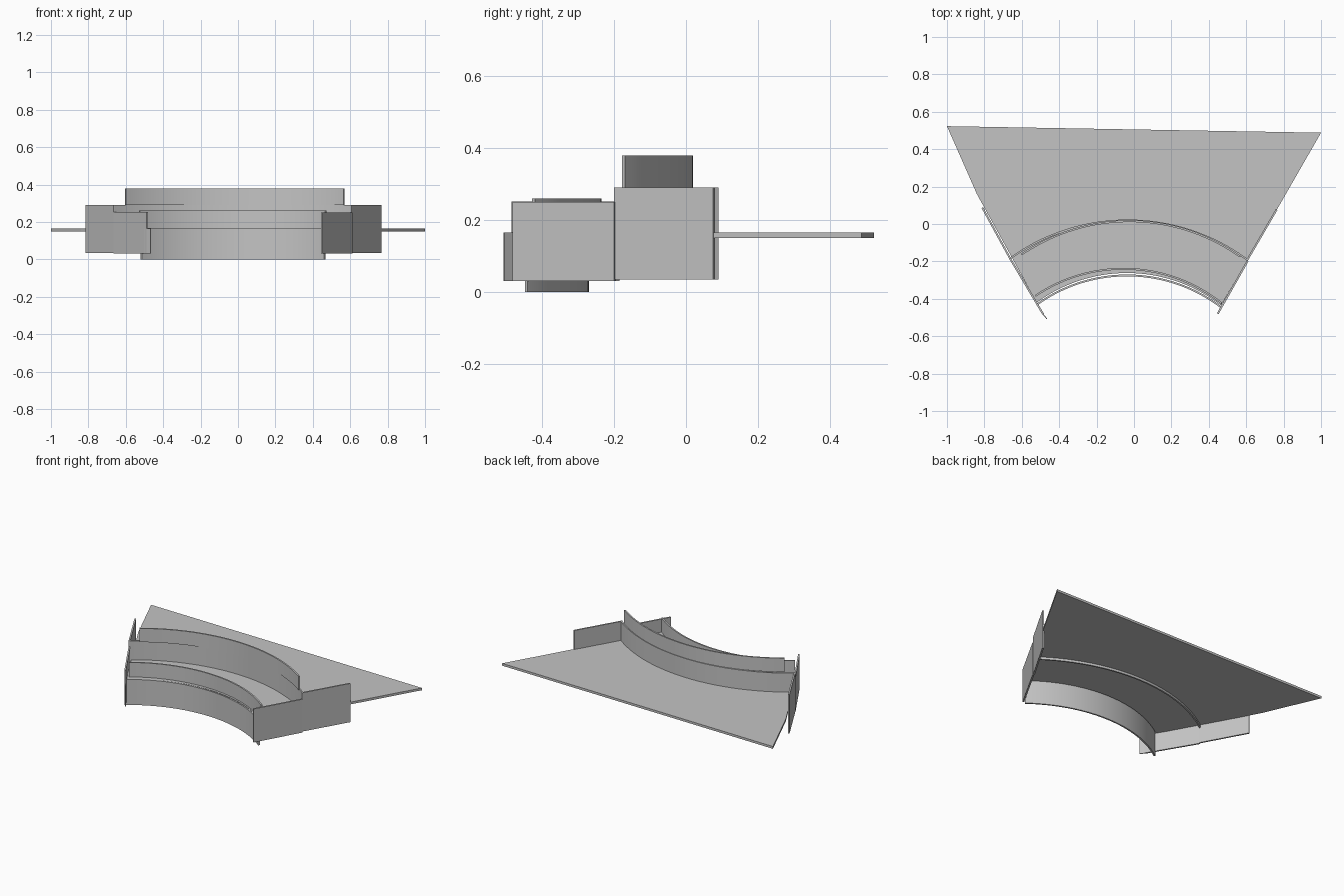
import bpy, bmesh, math
from mathutils import Vector

cube = bpy.data.objects.get("Cube")
if cube:
    bpy.data.objects.remove(cube)

grey = bpy.data.materials.new("light_grey")
grey.use_nodes = True
GREY = (0.55, 0.55, 0.55, 1)
grey.diffuse_color = GREY
grey.node_tree.nodes["Principled BSDF"].inputs["Base Color"].default_value = GREY


def prism(name, outline, z0, z1, smooth=False):
    """Extrude a flat outline from z0 up to z1."""
    bm = bmesh.new()
    face = bm.faces.new([bm.verts.new((x, y, z0)) for x, y in outline])
    new = bmesh.ops.extrude_face_region(bm, geom=[face])["geom"]
    bmesh.ops.translate(bm, vec=(0, 0, z1 - z0),
                        verts=[v for v in new if isinstance(v, bmesh.types.BMVert)])
    bmesh.ops.recalc_face_normals(bm, faces=bm.faces)
    mesh = bpy.data.meshes.new(name)
    bm.to_mesh(mesh)
    bm.free()
    mesh.materials.append(grey)
    obj = bpy.data.objects.new(name, mesh)
    bpy.context.collection.objects.link(obj)
    if smooth:
        bpy.ops.object.select_all(action='DESELECT')
        bpy.context.view_layer.objects.active = obj
        obj.select_set(True)
        bpy.ops.object.shade_smooth_by_angle(angle=math.radians(30))
    return obj


def arc(start, mid, end, inset=0.0, steps=40):
    """Points on the circle through three points, moved inward by inset."""
    a, b, c = Vector(start), Vector(mid), Vector(end)
    u, v = b - a, c - a
    d = 2 * (u.x * v.y - u.y * v.x)
    centre = a + Vector((v.y * u.dot(u) - u.y * v.dot(v),
                         u.x * v.dot(v) - v.x * u.dot(u))) / d
    r = (a - centre).length - inset
    t0 = math.atan2(a.y - centre.y, a.x - centre.x)
    t1 = math.atan2(c.y - centre.y, c.x - centre.x)
    angles = [t0 + (t1 - t0) * i / steps for i in range(steps + 1)]
    return [(centre.x + r * math.cos(t), centre.y + r * math.sin(t)) for t in angles]


def curved_wall(name, start, mid, end, z0, z1, thick=0.01):
    outline = arc(start, mid, end) + arc(start, mid, end, thick)[::-1]
    return prism(name, outline, z0, z1, True)


def straight_wall(name, start, end, z0, z1, thick=0.01):
    a, b = Vector(start), Vector(end)
    d = (b - a).normalized()
    n = Vector((-d.y, d.x)) * thick
    return prism(name, [a, b, b + n, a + n], z0, z1)


# Floor plate with a curved front edge
front_edge = arc((-0.52, -0.42), (-0.03, -0.262), (0.465, -0.435))
prism("floor_plate", front_edge + [(0.76, 0.07), (1, 0.488), (-1, 0.523), (-0.84, 0.16)],
      0.15, 0.165)

# Curved walls, front to back
curved_wall("front_lower_wall", (-0.52, -0.425), (-0.03, -0.27), (0.467, -0.44), 0, 0.168)
curved_wall("front_upper_wall", (-0.53, -0.38), (-0.03, -0.235), (0.472, -0.42), 0.165, 0.26)
curved_wall("rear_lower_wall", (-0.665, -0.18), (-0.02, 0.024), (0.612, -0.19), 0.135, 0.29)
curved_wall("rear_upper_wall", (-0.605, -0.16), (-0.02, 0.02), (0.57, -0.17), 0.29, 0.38)

# Side walls, each with a high rear part and a lower front part
straight_wall("right_rear_side_wall", (-0.665, -0.19), (-0.815, 0.085), 0.035, 0.29, -0.01)
straight_wall("right_front_side_wall", (-0.49, -0.485), (-0.665, -0.19), 0.03, 0.252, -0.01)
straight_wall("left_rear_side_wall", (0.607, -0.2), (0.767, 0.075), 0.035, 0.29)
straight_wall("left_front_side_wall", (0.452, -0.482), (0.612, -0.2), 0.03, 0.25)

# Thin bent tip at the front of the right side wall
straight_wall("right_wall_tip", (-0.5, -0.47), (-0.468, -0.508), 0.03, 0.165, 0.005)
